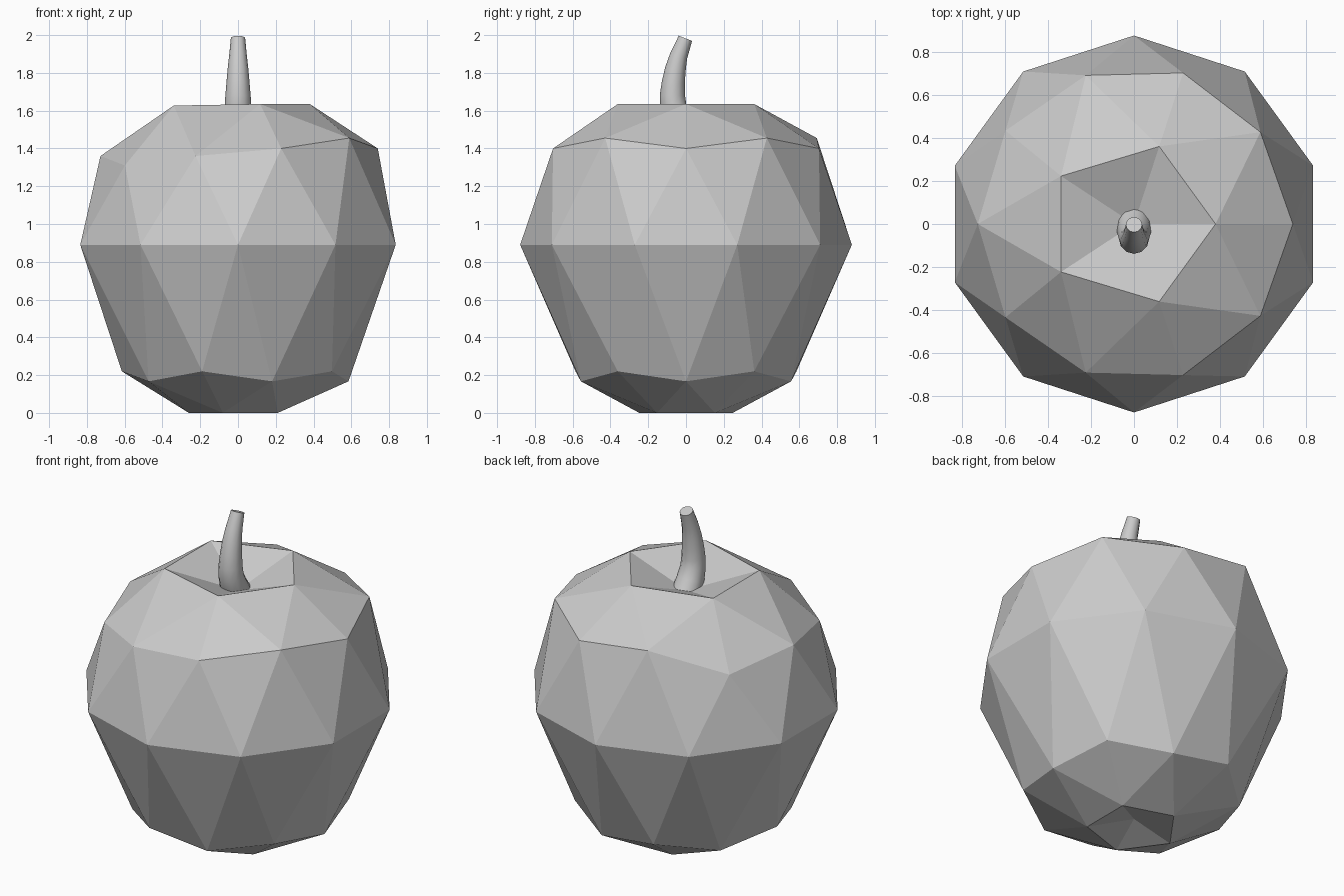
import bpy, bmesh, math
from mathutils import Vector

if "Cube" in bpy.data.objects:
    bpy.data.objects.remove(bpy.data.objects["Cube"])


def make_object(name, bm):
    bmesh.ops.recalc_face_normals(bm, faces=bm.faces)
    mesh = bpy.data.meshes.new(name)
    bm.to_mesh(mesh)
    bm.free()
    obj = bpy.data.objects.new(name, mesh)
    bpy.context.collection.objects.link(obj)
    return obj


def apple_point(co):
    """Move an icosphere vertex to its place on the fruit, layer by layer."""
    x, y, z = co
    a = math.atan2(y, x)
    h = abs(z)
    mid = h > 0.48
    if h > 0.95:                                   # dented poles
        return Vector((0, 0, 1.50 if z > 0 else 0.06))
    if h > 0.7:                                    # rim of each dent
        r, nz = (0.38, 1.635) if z > 0 else (0.26, 0.0)
    elif h < 0.2:                                  # widest ring
        r, nz = 0.878, 0.89
    elif z > 0:                                    # uneven shoulder
        r = 0.728 if mid else 0.74
        if mid:
            nz = 1.36 if x < -0.5 or (x < 0 and y < -0.5) else 1.455
        else:
            nz = 1.31 if x < -0.3 else 1.40
    else:                                          # lower edge
        r, nz = (0.585, 0.167) if mid else (0.615, 0.22)
    p = Vector((r * math.cos(a), r * math.sin(a), nz))
    if z > 0.7 and p.x < -0.2:                     # rim pulled to the left
        p.x = -0.34
        p.z = 1.627
    return p


# Faceted fruit
bm = bmesh.new()
bmesh.ops.create_icosphere(bm, subdivisions=2, radius=1)
for v in bm.verts:
    v.co = apple_point(v.co.copy())
make_object("fruit", bm)

# Curved, tapering stem: (y, z, radius)
path = [(0.0, 1.48, 0.083), (-0.042, 1.55, 0.078), (-0.068, 1.62, 0.071),
        (-0.072, 1.68, 0.067), (-0.067, 1.75, 0.061), (-0.056, 1.82, 0.055),
        (-0.039, 1.89, 0.047), (-0.003, 1.983, 0.038)]
SIDES = 12
bm = bmesh.new()
rings = []
for i, (y, z, r) in enumerate(path):
    y0, z0, _ = path[max(i - 1, 0)]
    y1, z1, _ = path[min(i + 1, len(path) - 1)]
    t = Vector((0, y1 - y0, z1 - z0)).normalized()
    side = Vector((0, t.z, -t.y))
    ring = []
    for k in range(SIDES):
        a = math.tau * k / SIDES
        offset = Vector((1, 0, 0)) * math.cos(a) + side * math.sin(a)
        ring.append(bm.verts.new(Vector((0, y, z)) + offset * r))
    rings.append(ring)
for lo, hi in zip(rings, rings[1:]):
    for k in range(SIDES):
        n = (k + 1) % SIDES
        bm.faces.new((lo[k], lo[n], hi[n], hi[k]))
bm.faces.new(rings[0])
bm.faces.new(rings[-1])
stem = make_object("stem", bm)
bpy.context.view_layer.objects.active = stem
stem.select_set(True)
bpy.ops.object.shade_smooth_by_angle(angle=math.radians(40))
